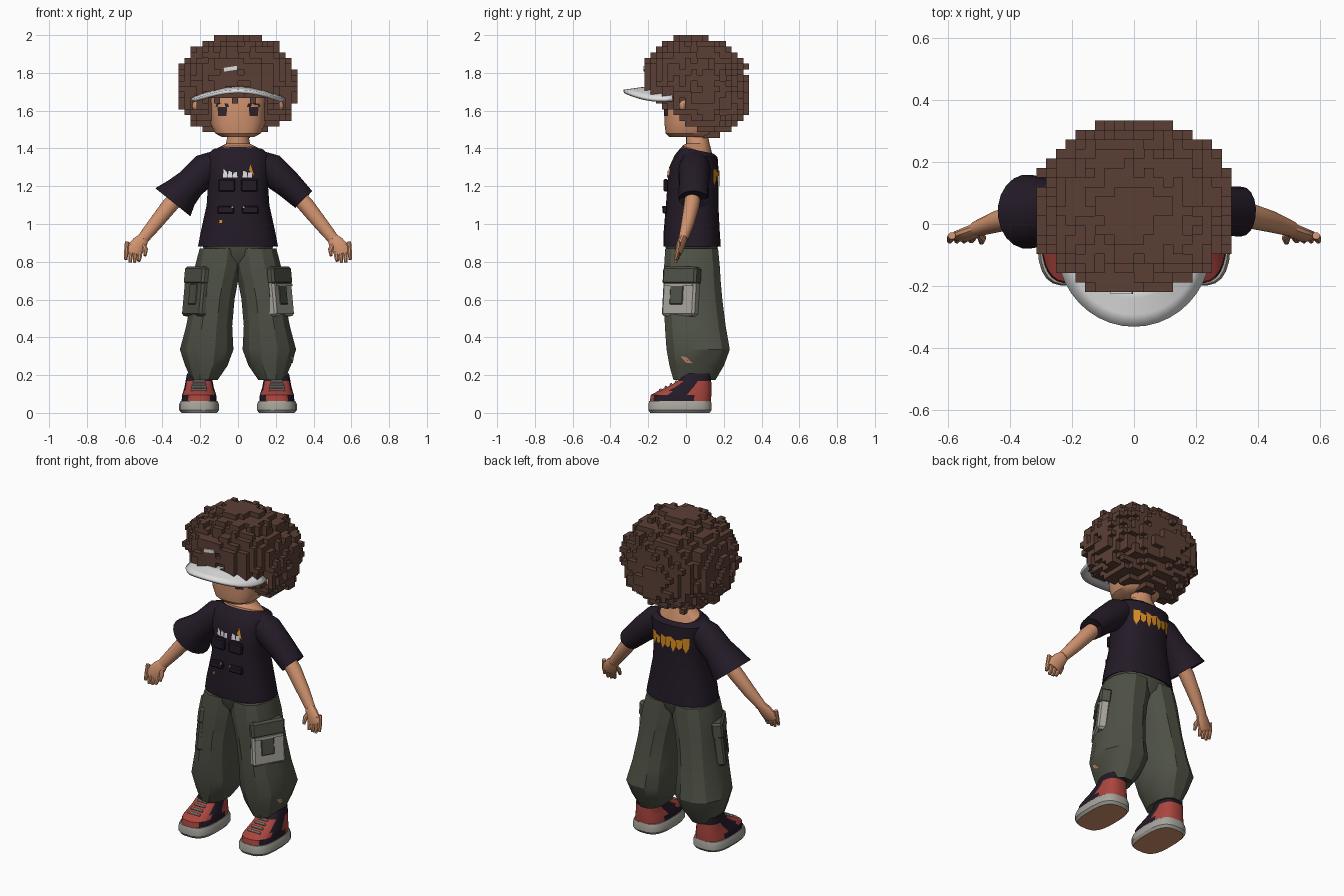
import bpy, bmesh, math, random
from mathutils import Vector, Matrix, Euler
from mathutils.bvhtree import BVHTree

if "Cube" in bpy.data.objects:
    bpy.data.objects.remove(bpy.data.objects["Cube"])
random.seed(4)
SIDES = ((1, "left"), (-1, "right"))
smooth_objects = []


def material(name, r, g, b):
    lin = [(c / 255 / 12.92) if c < 10 else ((c / 255 + 0.055) / 1.055) ** 2.4 for c in (r, g, b)]
    m = bpy.data.materials.new(name)
    m.use_nodes = True
    m.diffuse_color = (*lin, 1)
    m.node_tree.nodes["Principled BSDF"].inputs["Base Color"].default_value = (*lin, 1)
    return m


SKIN = material("skin", 208, 146, 110)
HAIR = material("hair brown", 91, 63, 53)
SHIRT = material("shirt dark plum", 35, 26, 38)
PANTS = material("pants olive", 79, 82, 70)
RED = material("shoe red", 170, 69, 62)
GREY = material("sole grey", 166, 164, 155)
WHITE = material("visor white", 222, 222, 222)
ORANGE = material("print orange", 218, 142, 32)
DARK = material("eye dark", 52, 36, 43)


def finish(name, bm, mats, smooth=True):
    bmesh.ops.recalc_face_normals(bm, faces=bm.faces[:])
    me = bpy.data.meshes.new(name)
    bm.to_mesh(me)
    bm.free()
    for m in mats:
        me.materials.append(m)
    ob = bpy.data.objects.new(name, me)
    bpy.context.collection.objects.link(ob)
    if smooth:
        smooth_objects.append(ob)
    return ob


def loft(name, rings, mats, n=18, p=2.0, rule=None):
    """Skin closed superellipse rings given as (centre, u, v)."""
    bm = bmesh.new()
    loops = []
    for c, u, v in rings:
        loop = []
        for k in range(n):
            a = 2 * math.pi * (k + 0.5) / n
            cu, sv = (math.copysign(abs(t) ** (2 / p), t) for t in (math.cos(a), math.sin(a)))
            loop.append(bm.verts.new(c + u * cu + v * sv))
        loops.append(loop)
    for a, b in zip(loops, loops[1:]):
        for k in range(n):
            bm.faces.new((a[k], a[(k + 1) % n], b[(k + 1) % n], b[k]))
    bm.faces.new(loops[0][::-1])
    bm.faces.new(loops[-1])
    bmesh.ops.recalc_face_normals(bm, faces=bm.faces[:])
    if rule:
        bm.normal_update()
        for f in bm.faces:
            f.material_index = rule(f.calc_center_median(), f.normal)
    return finish(name, bm, mats)


def slab(z, x0, x1, y0, y1, tilt=0.0, s=1):
    hy = (y1 - y0) / 2
    return (Vector((s * (x0 + x1) / 2, (y0 + y1) / 2, z)),
            Vector(((x1 - x0) / 2, 0, 0)), Vector((0, hy, -tilt * hy)))


def limb(name, pts, mat, s=1, n=10):
    """Tube along points (x, y, z, half width, half depth)."""
    pos = [Vector((s * q[0], q[1], q[2])) for q in pts]
    rings = []
    for i, q in enumerate(pts):
        t = (pos[min(i + 1, len(pos) - 1)] - pos[max(i - 1, 0)]).normalized()
        u = t.cross(Vector((0, 1, 0))).normalized()
        rings.append((pos[i], u * q[3], t.cross(u) * q[4]))
    return loft(name, rings, [mat], n)


def box(name, size, loc, mat, rot=(0, 0, 0), bevel=0.006, shift=(0, 0, 0)):
    bm = bmesh.new()
    m = (Matrix.Translation(loc) @ Euler(rot).to_matrix().to_4x4()
         @ Matrix.Translation(shift) @ Matrix.Diagonal((*size, 1)))
    bmesh.ops.create_cube(bm, size=1, matrix=m)
    if bevel:
        bmesh.ops.bevel(bm, geom=bm.edges[:], offset=bevel, segments=1, affect='EDGES')
    return finish(name, bm, [mat], False)


def ball(name, loc, size, mat):
    bm = bmesh.new()
    bmesh.ops.create_uvsphere(bm, u_segments=12, v_segments=8, radius=1,
                              matrix=Matrix.Translation(loc) @ Matrix.Diagonal((*size, 1)))
    return finish(name, bm, [mat])


def decal(name, target, polys, direction, mat):
    """Lay flat polygons on a surface; points are (across, height)."""
    tree = BVHTree.FromPolygons([v.co for v in target.data.vertices],
                                [tuple(f.vertices) for f in target.data.polygons])
    d = Vector(direction)
    bm = bmesh.new()
    for poly in polys:
        verts = []
        for a, z in poly:
            start = Vector((a, 0, z)) if d.y else Vector((0, a, z))
            hit = tree.ray_cast(start - d * 2, d)[0]
            if hit:
                verts.append(bm.verts.new(hit - d * 0.006))
        if len(verts) > 2:
            bm.faces.new(verts)
    return finish(name, bm, [mat], False)


# Head, neck and face
head = loft("head", [slab(1.46, -.085, .085, -.09, .1), slab(1.48, -.122, .122, -.108, .13),
                     slab(1.53, -.145, .145, -.115, .17), slab(1.66, -.15, .15, -.115, .2),
                     slab(1.78, -.13, .13, -.1, .19)], [SKIN], 24, 2.8)
loft("neck", [slab(1.33, -.13, .13, -.03, .15, .3), slab(1.39, -.125, .125, -.02, .14, .3),
              slab(1.425, -.065, .065, 0, .125), slab(1.5, -.05, .05, 0, .11)], [SKIN], 18)
for s, side in SIDES:
    x = s * .083
    decal(side + "_eye", head, [[(x - .022, 1.572), (x + .022, 1.572), (x + .026, 1.62), (x - .026, 1.62)],
                                [(x - .036, 1.62), (x + .036, 1.62), (x + .03, 1.638), (x - .03, 1.638)]],
          (0, 1, 0), DARK)
    ball(side + "_ear", (s * .205, -.01, 1.625), (.038, .03, .034), SKIN)

# Blocky curly hair: exposed faces of a cell volume
step = Vector((.0315, .0308, .0302))
origin = Vector((-.315, -.22, 1.456))
lumps, cells = {}, set()


def in_hair(i, j, k):
    x, y, z = origin + Vector((i + .5, j + .5, k + .5)) * step
    lump = lumps.setdefault((i // 2, j // 2, k // 2), random.uniform(-.14, .09))
    ax, ay = abs(x) / .315, abs(y - .057 - (1.73 - z) * .1) / .277
    az = abs(z - 1.73) / .272
    if (ax ** 2.25 + ay ** 2.25) ** (2.1 / 2.25) + az ** 2.1 > 1 + lump + random.uniform(-.07, .07):
        return False
    x = abs(x)
    under = z < 1.66 - .68 * (y + .18)
    lock = .03 if (i * 7) % 3 == 0 else 0
    face = x < .15 and y < -.03 and z < 1.667 - lock
    ear = .22 < x < .25 and y < 0 and 1.6 < z < 1.66
    brim = y < -.08 and 1.64 < z < 1.72 and (x / .24) ** 2 + ((y + .06) / .27) ** 2 > .8
    return not (under or face or ear or brim)


for i in range(20):
    for j in range(18):
        for k in range(18):
            if in_hair(i, j, k):
                cells.add((i, j, k))
bm = bmesh.new()
corners = {}
for c in cells:
    for axis in range(3):
        for side in (0, 1):
            near = list(c)
            near[axis] += 2 * side - 1
            if tuple(near) in cells:
                continue
            quad = []
            for db, de in ((0, 0), (1, 0), (1, 1), (0, 1)):
                g = list(c)
                g[axis] += side
                g[(axis + 1) % 3] += db
                g[(axis + 2) % 3] += de
                g = tuple(g)
                if g not in corners:
                    corners[g] = bm.verts.new(origin + Vector(g) * step)
                quad.append(corners[g])
            bm.faces.new(quad if side else quad[::-1])
finish("curly_hair", bm, [HAIR], False)
box("band_peek", (.07, .008, .02), (-.04, -.222, 1.822), WHITE, (0, -.15, 0), 0)

# Curved visor brim
bm = bmesh.new()
rows = []
for t in (.45, .65, .85, 1):
    row = []
    for k in range(21):
        a = math.pi * k / 20
        x, y = .245 * t * math.cos(a), -.07 - .26 * t * math.sin(a)
        row.append(bm.verts.new((x, y, 1.738 - .08 * (x / .245) ** 2 - .036 * t * math.sin(a))))
    rows.append(row)
for a, b in zip(rows, rows[1:]):
    for k in range(20):
        bm.faces.new((a[k], a[k + 1], b[k + 1], b[k]))
visor = finish("visor_brim", bm, [WHITE])
solid = visor.modifiers.new("thickness", 'SOLIDIFY')
solid.thickness = .018
solid.offset = 0

# Shirt body and uneven sleeves
shirt = loft("shirt", [slab(z, -w, w, a, b, t) for z, w, a, b, t in (
    (.9, .18, -.09, .15, 0), (.88, .213, -.12, .185, 0), (.95, .2, -.12, .18, 0),
    (1.1, .167, -.107, .172, 0), (1.2, .16, -.1, .172, 0), (1.3, .172, -.09, .172, 0),
    (1.36, .172, -.06, .168, .05), (1.39, .135, -.025, .145, .2), (1.38, .115, -.01, .125, .25))],
    [SHIRT], 28, 2.4)
limb("left_sleeve", [(.1, .045, 1.325, .07, .075), (.17, .045, 1.29, .088, .085), (.26, .042, 1.215, .076, .08),
                     (.348, .04, 1.13, .064, .08), (.33, .04, 1.145, .054, .068)], SHIRT, 1, 18)
limb("right_sleeve", [(.1, .045, 1.325, .07, .075), (.17, .045, 1.29, .088, .085), (.25, .042, 1.215, .083, .095),
                      (.3, .04, 1.165, .096, .112), (.345, .04, 1.115, .121, .12),
                      (.32, .04, 1.14, .095, .1)], SHIRT, -1, 20)

# Shirt prints and flaps
decal("chest_print", shirt, [[(x, 1.246), (x + .025, 1.246), (x + .022, 1.275), (x + .004, h)]
                             for x, h in [(-.08 + .026 * i, 1.292 - .01 * (i % 3)) for i in range(6) if i != 3]],
      (0, 1, 0), WHITE)
decal("chest_spark", shirt, [[(.058, 1.285), (.085, 1.255), (.066, 1.318)]], (0, 1, 0), ORANGE)
decal("belly_spark", shirt, [[(-.1, 1.005), (-.085, 1.005), (-.083, 1.022), (-.097, 1.02)]], (0, 1, 0), ORANGE)
decal("back_print", shirt, [[(x, 1.292 - .012 * (i % 3)), (x + .036, 1.292 - .012 * (i % 2)), (x + .033, 1.232),
                             (x + .02, 1.2 + .02 * (i % 2)), (x + .003, 1.235)]
                            for i, x in enumerate(-.126 + .036 * i for i in range(7))],
      (0, -1, 0), ORANGE)
for s, side in SIDES:
    box(side + "_chest_flap", (.09, .024, .065), (s * .06, -.106, 1.205), SHIRT)
    box(side + "_belly_flap", (.09, .024, .04), (s * .065, -.112, 1.075), SHIRT)
    box(side + "_flap_button", (.01, .008, .01), (s * .03, -.124, 1.09), GREY, (0, 0, 0), 0)

# Arms and hands
for s, side in SIDES:
    limb(side + "_arm", [(.27, .04, 1.2, .04, .04), (.36, .03, 1.1, .044, .042), (.44, .008, 1.0, .038, .035),
                         (.505, -.015, .92, .031, .025)], SKIN, s, 14)
    limb(side + "_palm", [(.495, -.012, .932, .028, .022), (.52, -.025, .9, .042, .022),
                          (.55, -.038, .858, .047, .02), (.556, -.042, .842, .042, .014)], SKIN, s, 12)
    for i in range(4):
        x, z = .518 + .023 * i, .842 + .016 * i
        tip = .803 - .006 * (i in (1, 2)) + .009 * (i == 3)
        limb(side + "_finger_%d" % (i + 1), [(x, -.038, z + .015, .013, .012), (x + .004, -.046, (z + tip) / 2, .013, .012),
                                             (x + .007, -.055, tip, .009, .008)], SKIN, s, 8)
    limb(side + "_thumb", [(.508, -.022, .9, .016, .014), (.49, -.045, .865, .014, .013),
                           (.492, -.06, .832, .008, .008)], SKIN, s, 8)

# Baggy trousers
loft("trouser_hips", [slab(.69, -.03, .03, 0, .07), slab(.76, -.08, .08, -.06, .12),
                      slab(.83, -.16, .16, -.1, .16), slab(.9, -.2, .2, -.112, .172)], [PANTS], 18, 2.5)
legs = {}
for s, side in SIDES:
    legs[side] = loft(side + "_trouser_leg", [slab(*r, 0, s) for r in (
        (.19, .13, .24, -.03, .12), (.175, .105, .25, -.07, .16), (.25, .052, .283, -.092, .205),
        (.335, .02, .312, -.108, .237), (.46, .027, .278, -.117, .215), (.6, .015, .252, -.12, .197),
        (.7, -.004, .24, -.12, .188), (.78, -.025, .23, -.12, .183), (.87, -.03, .207, -.114, .174))],
        [PANTS], 12, 2.3)

# Cargo pockets, the left one patched in grey
tilt, turn = math.radians(6), math.radians(30)
for s, side in SIDES:
    rot, loc = (0, -s * tilt, -s * turn), (s * .216, -.026, .635)
    box(side + "_pocket", (.06, .2, .25), loc, GREY if s > 0 else PANTS, rot, .012)
    box(side + "_pocket_flap", (.07, .206, .095), loc, PANTS, rot, .012, (0, 0, .09))
    box(side + "_pocket_strap", (.068, .08, .11), loc, PANTS, rot, .004, (0, -.01, -.01))
box("pocket_trim", (.076, .17, .014), (.216, -.026, .635), GREY, (0, -tilt, -turn), 0, (0, 0, .04))
decal("trouser_tear", legs["left"], [[(-.03, .3), (0, .296), (.035, .262), (0, .266)]], (-1, 0, 0), SKIN)


# Shoes: dark collar, side panel and lower edge on red
def shoe_rule(c, n):
    panel = abs(n.x) > .7 and -.09 < c.y < .03
    edge = abs(n.x) > .7 and c.z < .09 and c.y < .03
    return 1 if c.z > .17 or panel or edge else 0


for s, side in SIDES:
    loft(side + "_sole", [slab(*r, 0, s) for r in ((0, .11, .3, -.19, .125), (.015, .1, .312, -.2, .137),
                                                   (.045, .1, .312, -.2, .137), (.064, .108, .304, -.195, .133))],
         [GREY, SKIN], 24, 3, lambda c, n: 1 if n.z < -.9 else 0)
    loft(side + "_shoe_upper", [slab(*r, 0, s) for r in (
        (.055, .112, .3, -.193, .132), (.095, .115, .296, -.187, .135), (.115, .122, .29, -.15, .135),
        (.135, .128, .284, -.105, .135), (.168, .134, .278, -.045, .134),
        (.208, .14, .27, -.01, .133))], [RED, SHIRT], 28, 2.7, shoe_rule)
    for i in range(4):
        box(side + "_lace_%d" % (i + 1), (.085 - .006 * i, .014, .013),
            (s * .206, -.135 + .028 * i, .122 + .0145 * i), GREY, (.5, 0, 0), .003)

bpy.ops.object.select_all(action='DESELECT')
for ob in smooth_objects:
    ob.select_set(True)
bpy.context.view_layer.objects.active = smooth_objects[0]
bpy.ops.object.shade_smooth_by_angle()
bpy.ops.object.select_all(action='DESELECT')
